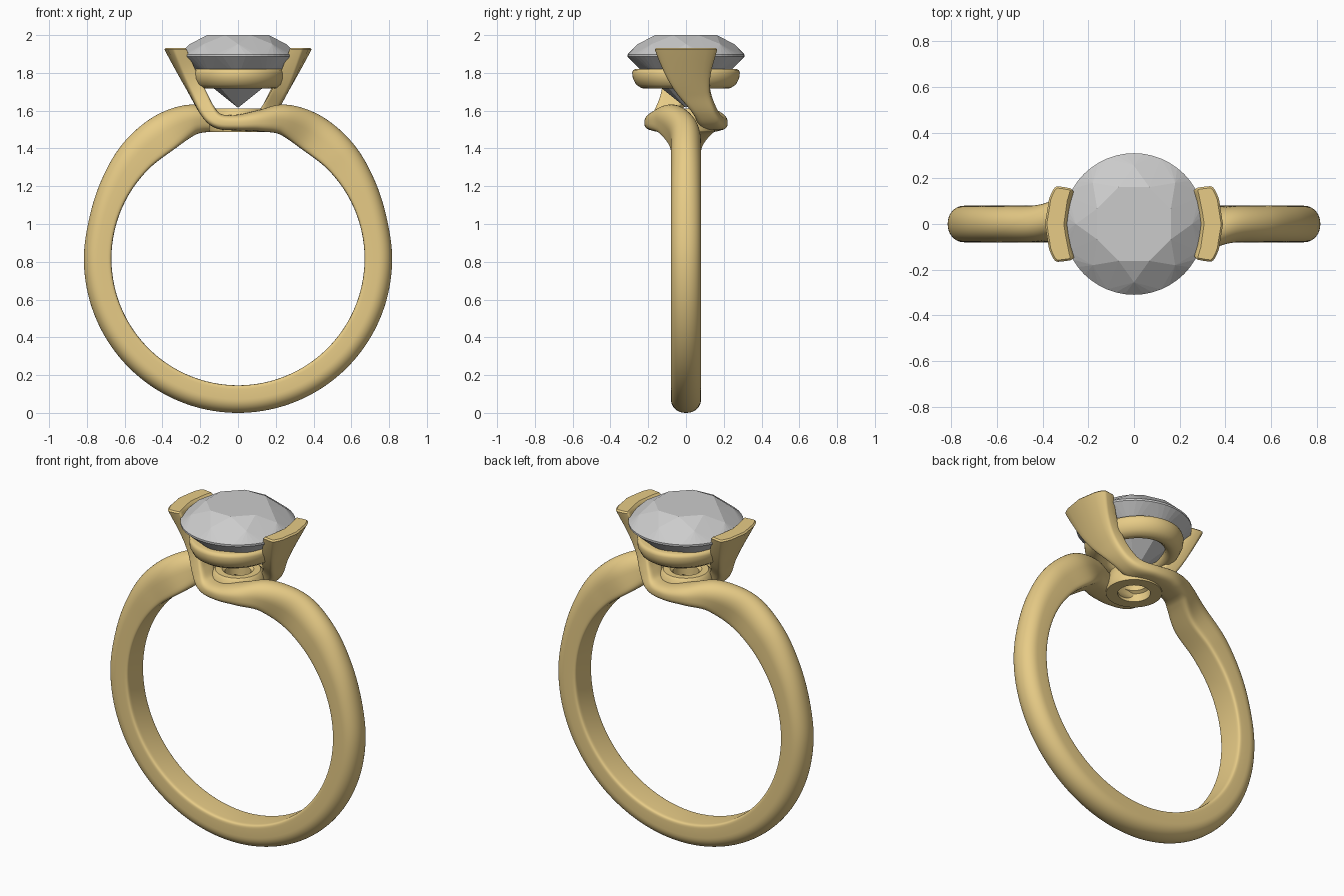
import bpy, bmesh
from math import sin, cos, pi, radians, copysign
from mathutils import Vector, Matrix

if "Cube" in bpy.data.objects:
    bpy.data.objects.remove(bpy.data.objects["Cube"])

gold = bpy.data.materials.new("gold")
gold.diffuse_color = (0.80, 0.60, 0.24, 1)
gold.use_nodes = True
gold.node_tree.nodes["Principled BSDF"].inputs["Base Color"].default_value = gold.diffuse_color
CZ = 0.816  # height of the finger hole centre


def finish(bm, name, mat=None, smooth=None):
    bmesh.ops.recalc_face_normals(bm, faces=bm.faces[:])
    me = bpy.data.meshes.new(name)
    bm.to_mesh(me)
    bm.free()
    ob = bpy.data.objects.new(name, me)
    bpy.context.collection.objects.link(ob)
    if mat:
        me.materials.append(mat)
    if smooth:
        bpy.ops.object.select_all(action='DESELECT')
        ob.select_set(True)
        bpy.context.view_layer.objects.active = ob
        bpy.ops.object.shade_smooth_by_angle(angle=radians(smooth))
    return ob


def lathe(name, profile, sx=1.0, steps=64, smooth=35):
    bm = bmesh.new()
    rings = [[bm.verts.new((r * cos(2 * pi * i / steps) * sx, r * sin(2 * pi * i / steps), z))
              for i in range(steps)] for r, z in profile]
    for k, a in enumerate(rings):
        b = rings[(k + 1) % len(rings)]
        for i in range(steps):
            j = (i + 1) % steps
            bm.faces.new((a[i], a[j], b[j], b[i]))
    return finish(bm, name, gold, smooth)


# Bypass band: half of the hoop, shoulder, crossing arm and flared prong in one sweep
# key = x, y, z, half width, half thickness, outer exponent, inner exponent, bend
def hoop(a, r=0.743, t=0.073):
    return (r * cos(radians(a)), 0, CZ + r * sin(radians(a)), 0.08, t, 2.1, 10, 0)


keys = [hoop(a) for a in range(-105, 16, 15)]
keys += [hoop(30, 0.752, 0.082), hoop(45, 0.766, 0.096)]
keys += [
    (0.395, -0.008, 1.480, 0.080, 0.102, 2.1, 8, 0),
    (0.250, -0.070, 1.550, 0.085, 0.083, 2.1, 4, 0),
    (0.120, -0.125, 1.547, 0.085, 0.058, 2.2, 3, 0),
    (0.000, -0.145, 1.537, 0.075, 0.042, 2.5, 3, 0),
    (-0.105, -0.130, 1.545, 0.068, 0.040, 3, 3, 0),
    (-0.165, -0.095, 1.605, 0.065, 0.042, 5, 4, 0),
    (-0.220, -0.040, 1.700, 0.088, 0.041, 7, 6, 0.6),
    (-0.277, -0.010, 1.800, 0.122, 0.040, 8, 8, 1.2),
    (-0.345, 0.000, 1.925, 0.168, 0.040, 8, 8, 1.3),
    (-0.400, 0.000, 2.030, 0.195, 0.040, 8, 8, 1.3),
    (-0.455, 0.000, 2.135, 0.220, 0.040, 8, 8, 1.3),
]


def spline(p0, p1, p2, p3, u):
    pos = [0.5 * (2 * b + (c - a) * u + (2 * a - 5 * b + 4 * c - d) * u * u
                  + (3 * b - a - 3 * c + d) * u ** 3) for a, b, c, d in zip(p0, p1, p2, p3)]
    tan = [0.5 * ((c - a) + 2 * (2 * a - 5 * b + 4 * c - d) * u
                  + 3 * (3 * b - a - 3 * c + d) * u * u) for a, b, c, d in zip(p0, p1, p2, p3)]
    return pos, tan


def power(v, p):
    return copysign(abs(v) ** (2 / p), v) if abs(v) > 1e-9 else 0.0


N, SUB = 40, 8
bm = bmesh.new()
prev = None
for k in range(1, len(keys) - 2):
    for s in range(SUB + (k == len(keys) - 3)):
        (x, y, z, w, t, po, pin, bend), tan = spline(*keys[k - 1:k + 3], s / SUB)
        n = Vector((tan[2], 0, -tan[0])).normalized()
        ring = []
        for i in range(N):
            a = 2 * pi * i / N
            p = po if sin(a) >= 0 else pin
            v = w * power(cos(a), p)
            h = t * power(sin(a), p) + bend * (y + v) ** 2
            ring.append(bm.verts.new(Vector((x, y + v, z)) + n * h))
        if prev:
            for i in range(N):
                j = (i + 1) % N
                bm.faces.new((prev[i], prev[j], ring[j], ring[i]))
        prev = ring

# Level prong top with a softened rim
cut = bmesh.ops.bisect_plane(bm, geom=bm.verts[:] + bm.edges[:] + bm.faces[:],
                             plane_co=(0, 0, 1.924), plane_no=(0, 0, 1), clear_outer=True)
rim = [e for e in cut['geom_cut'] if isinstance(e, bmesh.types.BMEdge)]
cap = bmesh.ops.edgeloop_fill(bm, edges=rim)['faces']
bmesh.ops.recalc_face_normals(bm, faces=bm.faces[:])
up = 1 if cap[0].normal.z > 0 else -1
bmesh.ops.inset_region(bm, faces=cap, thickness=0.008, depth=0.008 * up)

# Second half is the first turned half a turn about the vertical axis
dup = bmesh.ops.duplicate(bm, geom=bm.verts[:] + bm.edges[:] + bm.faces[:])['geom']
bmesh.ops.rotate(bm, verts=[g for g in dup if isinstance(g, bmesh.types.BMVert)],
                 cent=(0, 0, 0), matrix=Matrix.Rotation(pi, 3, 'Z'))
seam = [v for v in bm.verts if abs(v.co.x) < 1e-4 and v.co.z < 0.3]
bmesh.ops.remove_doubles(bm, verts=seam, dist=1e-4)
finish(bm, "bypass_band", gold, 45)

# Rounded seat ring under the stone
lathe("seat_ring", [(0.19, 1.82), (0.268, 1.82), (0.280, 1.815), (0.285, 1.80), (0.281, 1.77),
                    (0.264, 1.738), (0.235, 1.719), (0.205, 1.717), (0.18, 1.735), (0.172, 1.775),
                    (0.175, 1.81)], sx=0.885, smooth=50)

# Pierced collar at the base of the setting, with an inner step
lathe("base_collar", [(0.15, 1.487), (0.155, 1.50), (0.148, 1.55), (0.135, 1.60), (0.122, 1.612),
                      (0.085, 1.612), (0.07, 1.60), (0.07, 1.545), (0.088, 1.535), (0.088, 1.487)])

# Faceted round stone: hull of table, crown, girdle, pavilion and culet points
bm = bmesh.new()
for count, r, z, off in [(8, 0.175, 2.0, 0), (8, 0.255, 1.953, 0.5), (48, 0.31, 1.897, 0),
                         (48, 0.31, 1.886, 0), (8, 0.2, 1.775, 0.5), (1, 0, 1.615, 0)]:
    for i in range(count):
        a = 2 * pi * (i + off) / count + pi / 8
        bm.verts.new((r * cos(a), r * sin(a), z))
bmesh.ops.convex_hull(bm, input=bm.verts[:])
finish(bm, "gemstone")
